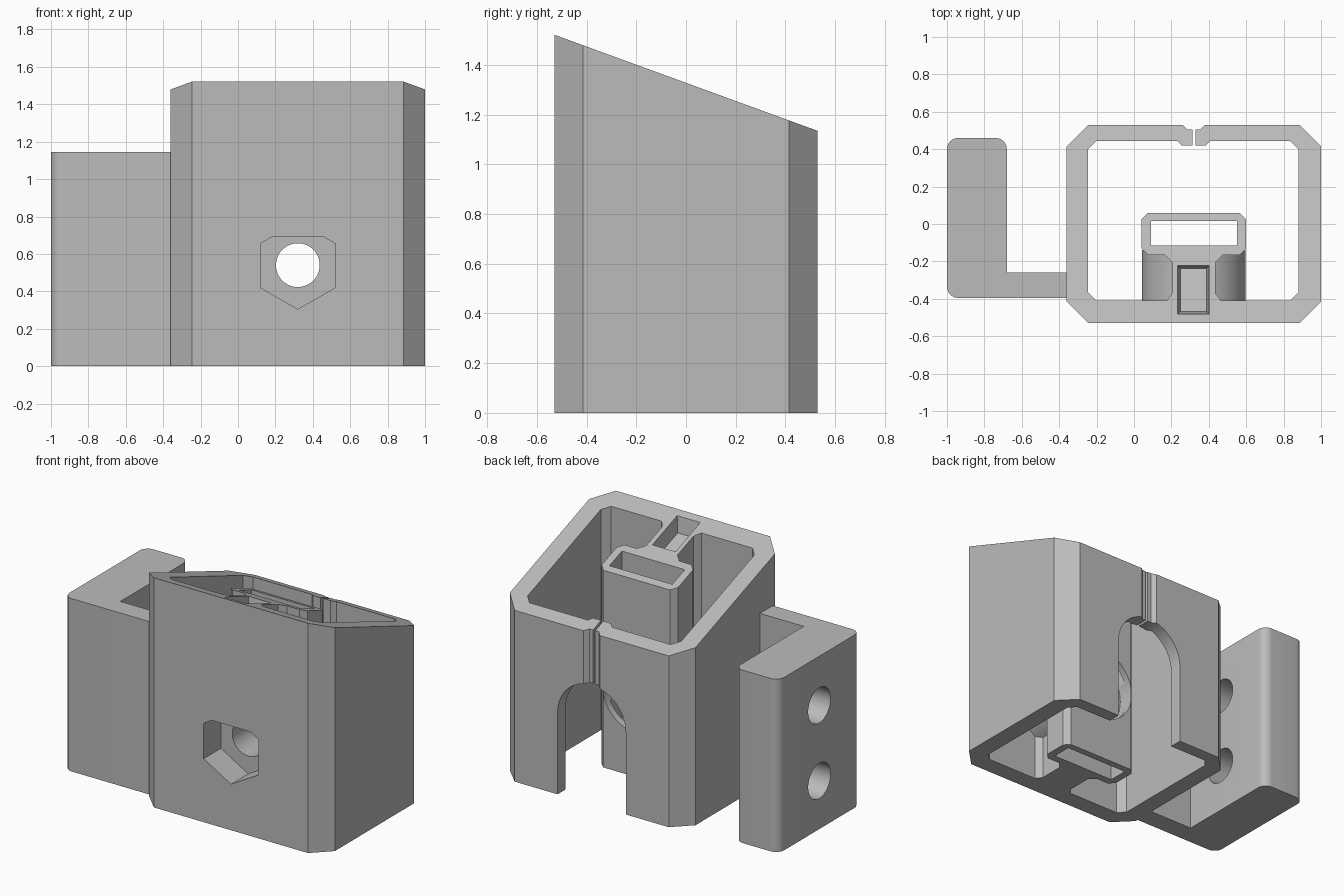
import bpy, bmesh, math

if "Cube" in bpy.data.objects:
    bpy.data.objects.remove(bpy.data.objects["Cube"])

grey = bpy.data.materials.new("plain_grey")
grey.use_nodes = True
grey.diffuse_color = (0.5, 0.5, 0.5, 1)
grey.node_tree.nodes["Principled BSDF"].inputs["Base Color"].default_value = (0.5, 0.5, 0.5, 1)

AXES = {"x": lambda a, b, h: (h, a, b),
        "y": lambda a, b, h: (a, h, b),
        "z": lambda a, b, h: (a, b, h)}


def prism(name, pts, axis, lo, hi):
    """Extrude a flat profile along an axis."""
    bm = bmesh.new()
    face = bm.faces.new([bm.verts.new(AXES[axis](a, b, lo)) for a, b in pts])
    new = bmesh.ops.extrude_face_region(bm, geom=[face])["geom"]
    bmesh.ops.translate(bm, vec=AXES[axis](0, 0, hi - lo),
                        verts=[v for v in new if isinstance(v, bmesh.types.BMVert)])
    bmesh.ops.recalc_face_normals(bm, faces=bm.faces)
    mesh = bpy.data.meshes.new(name)
    bm.to_mesh(mesh)
    bm.free()
    mesh.materials.append(grey)
    ob = bpy.data.objects.new(name, mesh)
    bpy.context.collection.objects.link(ob)
    return ob


def chamfered(x0, x1, y0, y1, c):
    return [(x0 + c, y0), (x1 - c, y0), (x1, y0 + c), (x1, y1 - c),
            (x1 - c, y1), (x0 + c, y1), (x0, y1 - c), (x0, y0 + c)]


def rect(x0, x1, y0, y1):
    return [(x0, y0), (x1, y0), (x1, y1), (x0, y1)]


def arc(cx, cy, r, start, end, n):
    return [(cx + r * math.cos(math.radians(start + (end - start) * i / n)),
             cy + r * math.sin(math.radians(start + (end - start) * i / n)))
            for i in range(n + 1)]


def circle(cx, cy, r):
    return arc(cx, cy, r, 0, 360, 64)[:-1]


def combine(target, tool, op="DIFFERENCE"):
    """Boolean the tool into the target and discard the tool."""
    mod = target.modifiers.new("cut", "BOOLEAN")
    mod.operation, mod.solver, mod.object = op, "EXACT", tool
    deps = bpy.context.evaluated_depsgraph_get()
    mesh = bpy.data.meshes.new_from_object(target.evaluated_get(deps))
    target.modifiers.clear()
    target.data = mesh
    bpy.data.objects.remove(tool)


def slope(y):
    return 1.328 - 0.365 * y


LOW, HIGH = -0.2, 1.8
CX, CZ = 0.32, 0.54     # axis of the bolt

# Casing walls
casing = prism("casing", chamfered(-0.36, 1, -0.53, 0.53, 0.115), "z", LOW, HIGH)
combine(casing, prism("cavity", chamfered(-0.245, 0.88, -0.41, 0.445, 0.045), "z", LOW - 0.1, HIGH + 0.1))

# Thickened strip behind the split
combine(casing, prism("strip", [(CX - 0.12, 0.475), (CX - 0.09, 0.445), (CX - 0.065, 0.42),
                                (CX + 0.065, 0.42), (CX + 0.09, 0.445), (CX + 0.12, 0.475)],
                      "z", LOW, HIGH), "UNION")

# Inner tube, web with flared ends, and round boss
combine(casing, prism("tube", chamfered(0.04, 0.6, -0.165, 0.06, 0.035), "z", LOW, HIGH), "UNION")
half = [(0.18, -0.44), (0.145, -0.41), (0.115, -0.37), (0.115, -0.205), (0.155, -0.165), (0.155, -0.14)]
web = [(CX - w, y) for w, y in half] + [(CX + w, y) for w, y in reversed(half)]
combine(casing, prism("web", web, "z", LOW, HIGH), "UNION")
combine(casing, prism("boss", circle(CX, CZ, 0.277), "y", -0.45, -0.14), "UNION")

# Flat bottom and sloping top
side = [(-1, 0), (1, 0), (1, slope(1)), (-1, slope(-1))]
combine(casing, prism("trim", side, "x", -0.6, 1.2), "INTERSECT")

# Tube opening, bolt hole and bolt head clearance
combine(casing, prism("tube_opening", rect(0.09, 0.55, -0.115, 0.015), "z", LOW, HIGH))
combine(casing, prism("bolt_hole", circle(CX, CZ, 0.117), "y", -0.7, -0.05))
combine(casing, prism("head_hole", circle(CX, CZ, 0.25), "y", -0.05, 0.25))

# Nut recess in the front
nut = [(0.12, 0.42), (CX, 0.305), (0.52, 0.42), (0.52, 0.655), (0.46, 0.69), (0.18, 0.69), (0.12, 0.655)]
combine(casing, prism("nut_recess", nut, "y", -0.7, -0.35))

# Arched doorway, groove and split in the back
arch = [(CX + 0.25, LOW)] + arc(CX, CZ, 0.25, 0, 180, 32) + [(CX - 0.25, LOW)]
combine(casing, prism("doorway", arch, "y", 0.25, 0.7))
combine(casing, prism("groove", [(CX - 0.09, 0.56), (CX - 0.035, 0.505), (CX + 0.035, 0.505), (CX + 0.09, 0.56)],
                      "z", 0.6, HIGH))
combine(casing, prism("split", rect(CX - 0.008, CX + 0.008, 0.35, 0.6), "z", 0.6, HIGH))

# Tapered pocket sunk into the sloping top of the web
pocket = prism("pocket", rect(0.23, 0.405, -0.485, -0.22), "z", -0.1, 0.02)
for v in pocket.data.vertices:
    if v.co.z < 0:
        v.co.x = CX + (v.co.x - CX) * 0.8
        v.co.y = -0.3525 + (v.co.y + 0.3525) * 0.87
    v.co.z += slope(v.co.y)
combine(casing, pocket)

# Side bracket with rounded corners and two mounting holes
r = 0.06
plan = ([(-0.36, -0.395), (-0.36, -0.26), (-0.68, -0.26)]
        + arc(-0.68 - r, 0.46 - r, r, 0, 90, 10)
        + arc(-1 + r, 0.46 - r, r, 90, 180, 10)
        + arc(-1 + r, -0.395 + r, r, 180, 270, 10))
bracket = prism("side_bracket", plan, "z", 0, 1.145)
for z in (0.32, 0.82):
    combine(bracket, prism("mount_hole", circle(0.033, z, 0.117), "x", -1.2, -0.5))

# Smooth round surfaces, keep corners crisp
for ob in (casing, bracket):
    bpy.ops.object.select_all(action="DESELECT")
    ob.select_set(True)
    bpy.context.view_layer.objects.active = ob
    bpy.ops.object.shade_smooth_by_angle(angle=math.radians(25))
